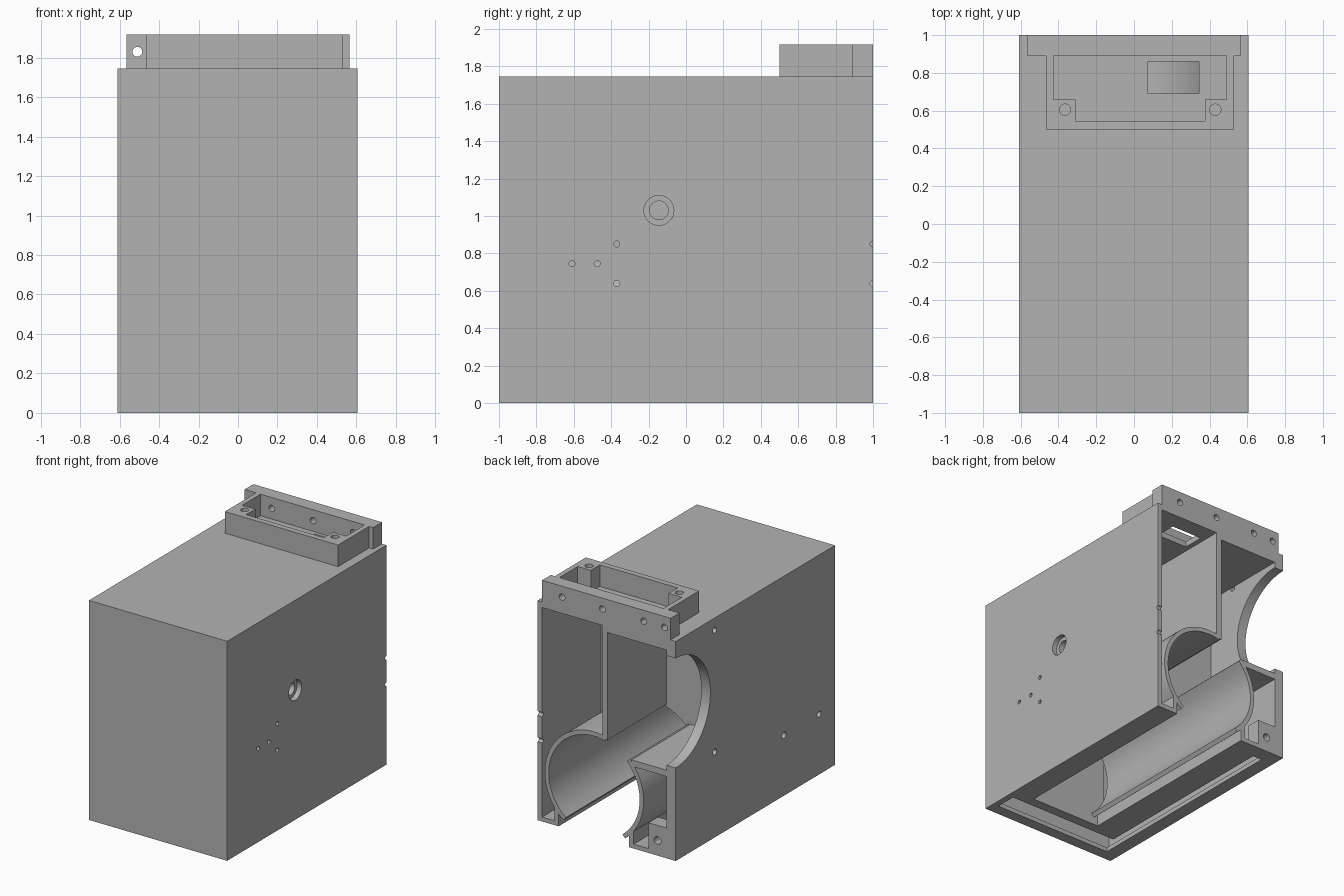
import bpy, bmesh
from math import cos, sin, radians, pi
from mathutils import Matrix, Vector

cube = bpy.data.objects.get("Cube")
if cube:
    bpy.data.objects.remove(cube, do_unlink=True)

grey = bpy.data.materials.new("matte grey")
grey.use_nodes = True
grey.diffuse_color = (0.45, 0.45, 0.45, 1)
grey.node_tree.nodes["Principled BSDF"].inputs["Base Color"].default_value = (0.45, 0.45, 0.45, 1)


def finish(name, bm):
    mesh = bpy.data.meshes.new(name)
    bmesh.ops.recalc_face_normals(bm, faces=bm.faces)
    bm.to_mesh(mesh)
    bm.free()
    mesh.materials.append(grey)
    obj = bpy.data.objects.new(name, mesh)
    bpy.context.collection.objects.link(obj)
    return obj


def box(name, x, y, z):
    """Box given by its (low, high) range on each axis."""
    bm = bmesh.new()
    size = Vector((x[1] - x[0], y[1] - y[0], z[1] - z[0]))
    mid = Vector((sum(x) / 2, sum(y) / 2, sum(z) / 2))
    bmesh.ops.create_cube(bm, size=1, matrix=Matrix.Translation(mid) @ Matrix.Diagonal(size).to_4x4())
    return finish(name, bm)


def rod(name, axis, centre, radius, length, sides=32):
    """Cylinder along one axis."""
    turn = {"x": Matrix.Rotation(pi / 2, 4, "Y"), "y": Matrix.Rotation(pi / 2, 4, "X"), "z": Matrix()}[axis]
    bm = bmesh.new()
    bmesh.ops.create_cone(bm, cap_ends=True, segments=sides, radius1=radius, radius2=radius,
                          depth=length, matrix=Matrix.Translation(centre) @ turn)
    return finish(name, bm)


def cut(target, *cutters):
    """Subtract the cutters, bake the result and remove them."""
    for c in cutters:
        mod = target.modifiers.new("cut", "BOOLEAN")
        mod.operation, mod.solver, mod.object = "DIFFERENCE", "EXACT", c
    bpy.context.view_layer.update()
    deps = bpy.context.evaluated_depsgraph_get()
    mesh = bpy.data.meshes.new_from_object(target.evaluated_get(deps))
    target.modifiers.clear()
    target.data = mesh
    for c in cutters:
        bpy.data.objects.remove(c, do_unlink=True)
    return target


def tube_arc(name, start, end, y):
    """Part of the round bay wall, swept along y."""
    steps = max(6, int((end - start) / 5))
    angles = [radians(start + (end - start) * i / steps) for i in range(steps + 1)]
    ring = [(TX + r * cos(a), y[0], TZ + r * sin(a))
            for r, seq in ((R_IN, angles), (R_OUT, angles[::-1])) for a in seq]
    bm = bmesh.new()
    verts = [bm.verts.new(p) for p in ring]
    n = len(verts)
    far = [bm.verts.new((p[0], y[1], p[2])) for p in ring]
    for i in range(n):
        j = (i + 1) % n
        bm.faces.new((verts[i], verts[j], far[j], far[i]))
    for i in range(steps):
        for v in (verts, far):
            bm.faces.new((v[i], v[i + 1], v[n - 2 - i], v[n - 1 - i]))
    return finish(name, bm)


# Main dimensions
X0, X1, TOP, RIM = -0.61, 0.605, 1.745, 1.917
IN0, IN1 = -0.53, 0.565
TX, TZ, R_IN, R_OUT = 0.107, 0.40, 0.40, 0.435
BAY, END = 0.26, -0.66

# Outer shell
box("front_wall", (X0, X1), (-1, -0.92), (0, TOP))

left_wall = box("left_wall", (IN1, X1), (-0.92, 1), (0, TOP))
pins = [(-0.61, 0.745), (-0.475, 0.745), (-0.37, 0.85), (-0.37, 0.64), (1, 0.85), (1, 0.64)]
cut(left_wall, rod("cutter", "x", (X1, -0.145, 1.03), 0.08, 0.2),
    *[rod("cutter", "x", (X1, y, z), 0.016, 0.2, 16) for y, z in pins])
boss = rod("knob_boss", "x", (0.535, -0.145, 1.03), 0.11, 0.06)
cut(boss, rod("cutter", "x", (0.535, -0.145, 1.03), 0.05, 0.2))

right_wall = box("right_wall", (X0, IN0), (-0.92, 1), (0, TOP))
screws = [(0.51, 1.648), (0.51, 0.68), (-0.36, 0.48), (-0.80, 0.48)]
cut(right_wall, rod("cutter", "x", (X0, 1, 1.175), 0.435, 0.4, 72),
    *[rod("cutter", "x", (X0, y, z), 0.024, 0.4, 20) for y, z in screws])

roof = box("roof", (IN0, IN1), (-0.92, 1), (1.70, TOP))
cut(roof, box("cutter", (0.075, 0.345), (0.69, 0.86), (1.6, 1.8)))
box("right_header", (IN0, 0.0), (BAY, 1), (1.655, 1.70))

floor = box("floor", (IN0, IN1), (-0.92, 1), (0, 0.035))
cut(floor, box("cutter", (-0.20, 0.42), (END, 1.1), (-0.1, 0.1)),
    box("cutter", (-0.50, IN1 - 0.01), (-0.91, -0.74), (-0.1, 0.1)),
    box("cutter", (-0.50, -0.42), (-0.78, 0.88), (-0.1, 0.1)))

# Inner walls
partition = box("partition", (IN0, IN1), (BAY - 0.04, BAY), (0.42, 1.70))
cut(partition, rod("cutter", "y", (TX, BAY, TZ), 0.42, 0.4, 64))
box("divider", (-0.01, 0.035), (BAY, 1), (0.80, 1.70))
box("bay_end_wall", (-0.26, 0.48), (END - 0.05, END), (0.035, 0.86))
box("shelf", (IN0, -0.22), (BAY, 1), (0.65, 0.70))

# Round bay, open below, with a gap above at the rear
parts = [tube_arc("front_tube", -51.5, 231.5, (END, BAY)),
         tube_arc("rear_tube_left", -51.5, 104, (BAY, 1)),
         tube_arc("rear_tube_right", 136, 231.5, (BAY, 1))]
for side, x in (("left", (0.42, 0.455)), ("right", (-0.24, -0.20))):
    box(side + "_tube_leg", x, (END, 1), (0.0, 0.135))

# Rear screw block
block = box("screw_block", (IN0, -0.37), (0.88, 1), (0.03, 0.24))
cut(block, rod("cutter", "y", (-0.45, 1, 0.12), 0.03, 0.16, 20))

# Raised bracket on the roof
frame = box("bracket_frame", (-0.465, 0.53), (0.5, 0.89), (TOP, RIM))
cut(frame, box("cutter", (-0.425, 0.49), (0.545, 1.0), (1.7, 2)))
plate = box("bracket_plate", (-0.565, 0.565), (0.89, 1), (TOP, RIM))
cut(plate, *[rod("cutter", "y", (x, 0.95, 1.83), 0.025, 0.3, 24) for x in (0.39, 0.036, -0.327, -0.51)])
for side, x, hole in (("right", (-0.425, -0.31), -0.365), ("left", (0.375, 0.49), 0.43)):
    post = box(side + "_bracket_post", x, (0.545, 0.66), (TOP, RIM))
    cut(post, rod("cutter", "z", (hole, 0.605, RIM), 0.03, 0.24, 24))

# Smooth round surfaces, keep edges sharp
bpy.ops.object.select_all(action="DESELECT")
rounded = parts + [left_wall, right_wall, boss, partition, plate, block]
for obj in rounded:
    obj.select_set(True)
bpy.context.view_layer.objects.active = rounded[0]
bpy.ops.object.shade_smooth_by_angle(angle=radians(30))
